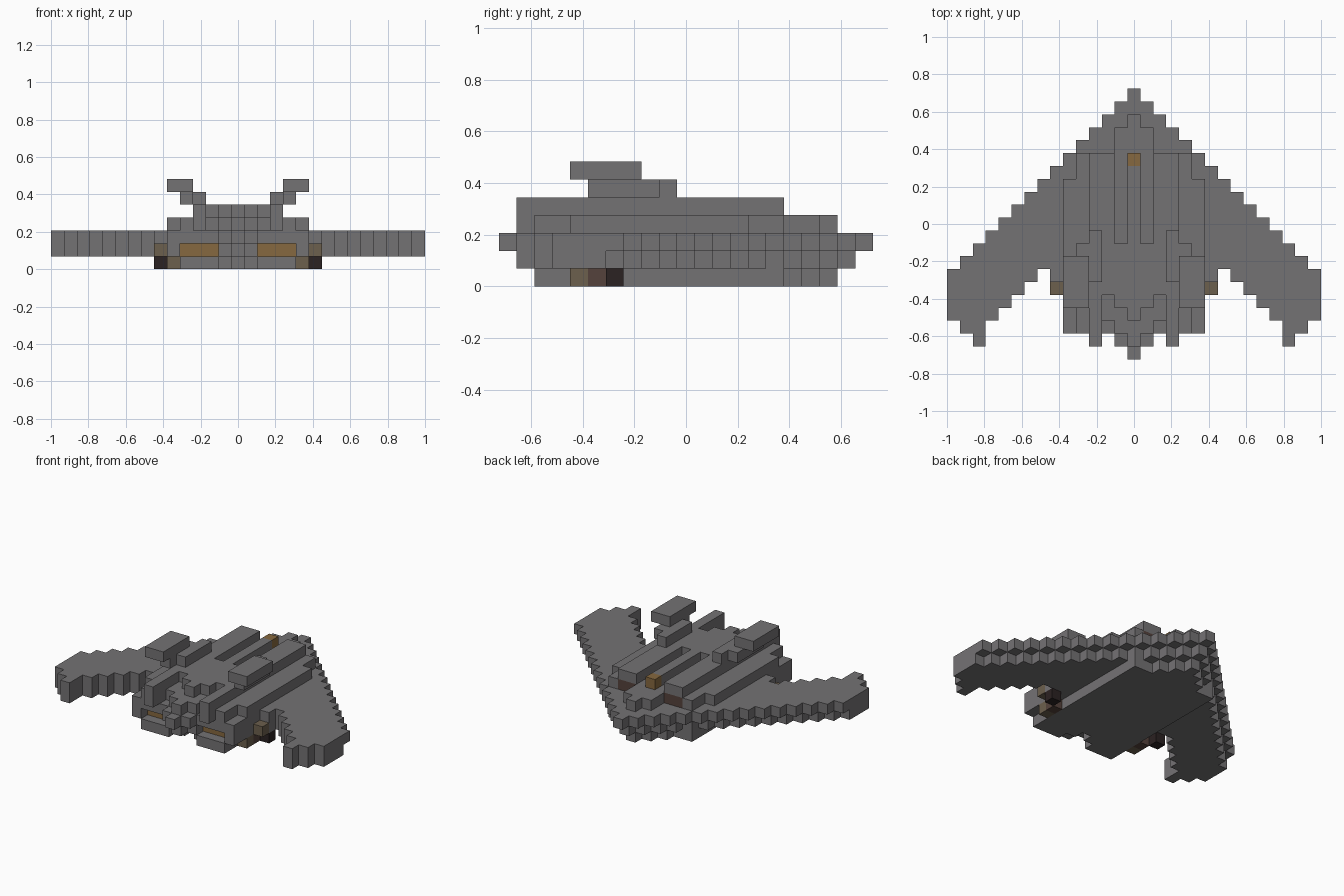
import bpy, bmesh
from mathutils import Vector

cube = bpy.data.objects.get("Cube")
if cube:
    bpy.data.objects.remove(cube, do_unlink=True)

U = 2 / 29  # edge of one block


def material(name, rgb):
    m = bpy.data.materials.new(name)
    m.use_nodes = True
    m.diffuse_color = (*rgb, 1)
    m.node_tree.nodes["Principled BSDF"].inputs["Base Color"].default_value = (*rgb, 1)
    return m


COLOURS = {
    "hull": material("hull grey", (0.175, 0.17, 0.175)),
    "glow": material("amber brown", (0.24, 0.14, 0.05)),
    "dim": material("dull tan", (0.15, 0.115, 0.075)),
    "rust": material("dark rust", (0.09, 0.055, 0.045)),
    "soot": material("soot black", (0.024, 0.016, 0.016)),
}

cells = {}  # block position -> (part, colour)


def strip(part, column, layer, rear, nose, colour="hull"):
    """Fill a mirrored lengthwise row of blocks."""
    for side in (-1, 1):
        for j in range(rear, nose + 1):
            cells[(side * column, j, layer)] = (part, colour)


# Swept wing: upper skin, and a lower skin whose leading edge is one step back
wing_rear = [-10, -9, -8, -8, -8, -8, -4, -3, -4, -5, -6, -7, -9, -8, -7]
for i, rear in enumerate(wing_rear):
    strip("upper_wing", i, 2, rear, 10 - i)
    strip("lower_wing", i, 1, rear + (i < 2), 9 - i)

# Engine exhausts recessed between the lower wing and the keel
for i in (2, 3, 4):
    for j in (-8, -7):
        for s in (-1, 1):
            cells.pop((s * i, j, 1), None)
    strip("exhaust", i, 1, -7, -7, "glow")

# Keel under the fuselage
for i, (rear, nose) in enumerate([(-6, 8), (-7, 7), (-8, 6), (-8, 5), (-8, 5)]):
    strip("keel", i, 0, rear, nose)

# Side thrusters tucked in the wing roots
strip("thruster", 6, 1, -5, -5, "dim")
strip("thruster", 5, 0, -6, -6, "dim")
strip("thruster", 5, 0, -5, -5, "rust")
strip("thruster", 6, 0, -4, -4, "soot")

# Fuselage deck with dark intakes at its nose end
for i, (rear, nose) in enumerate([(-9, 8), (-8, 7), (-7, 5), (-9, 5), (-8, 5), (-6, 3)]):
    strip("deck", i, 3, rear, nose)
for i in (2, 3):
    strip("intake", i, 3, 5, 5, "rust")

# Raised spine with two long grooves and a coloured tip
for i, (rear, nose) in enumerate([(-7, 5), (-6, -2), (-5, 5), (-9, 5)]):
    strip("spine", i, 4, rear, nose)
strip("spine_tip", 0, 4, 5, 5, "glow")

# Stepped fins leaning outwards
strip("fin", 3, 5, -4, -1)
strip("fin", 4, 5, -5, -2)
for i in (4, 5):
    strip("fin", i, 6, -6, -3)


def build(part):
    """Make the exposed faces of one part and merge the flat ones."""
    bm = bmesh.new()
    own = {c: v[1] for c, v in cells.items() if v[0] == part}
    used = sorted(set(own.values()))
    for c, colour in own.items():
        centre = Vector((c[0], c[1], c[2] + 0.5))
        for axis in range(3):
            for sign in (-1, 1):
                step = [0, 0, 0]
                step[axis] = sign
                if tuple(a + b for a, b in zip(c, step)) in cells:
                    continue
                n = Vector(step) * 0.5
                a = Vector([0.5 * (k == (axis + 1) % 3) for k in range(3)])
                b = Vector([0.5 * (k == (axis + 2) % 3) for k in range(3)]) * sign
                ring = (-a - b, a - b, a + b, b - a)
                f = bm.faces.new([bm.verts.new((centre + n + r) * U) for r in ring])
                f.material_index = used.index(colour)
    bmesh.ops.remove_doubles(bm, verts=bm.verts, dist=0.001)
    bmesh.ops.dissolve_limit(bm, angle_limit=0.01, verts=bm.verts, edges=bm.edges,
                             delimit={'MATERIAL'})
    mesh = bpy.data.meshes.new(part)
    bm.to_mesh(mesh)
    bm.free()
    for colour in used:
        mesh.materials.append(COLOURS[colour])
    bpy.context.collection.objects.link(bpy.data.objects.new(part, mesh))


for part in sorted({v[0] for v in cells.values()}):
    build(part)
